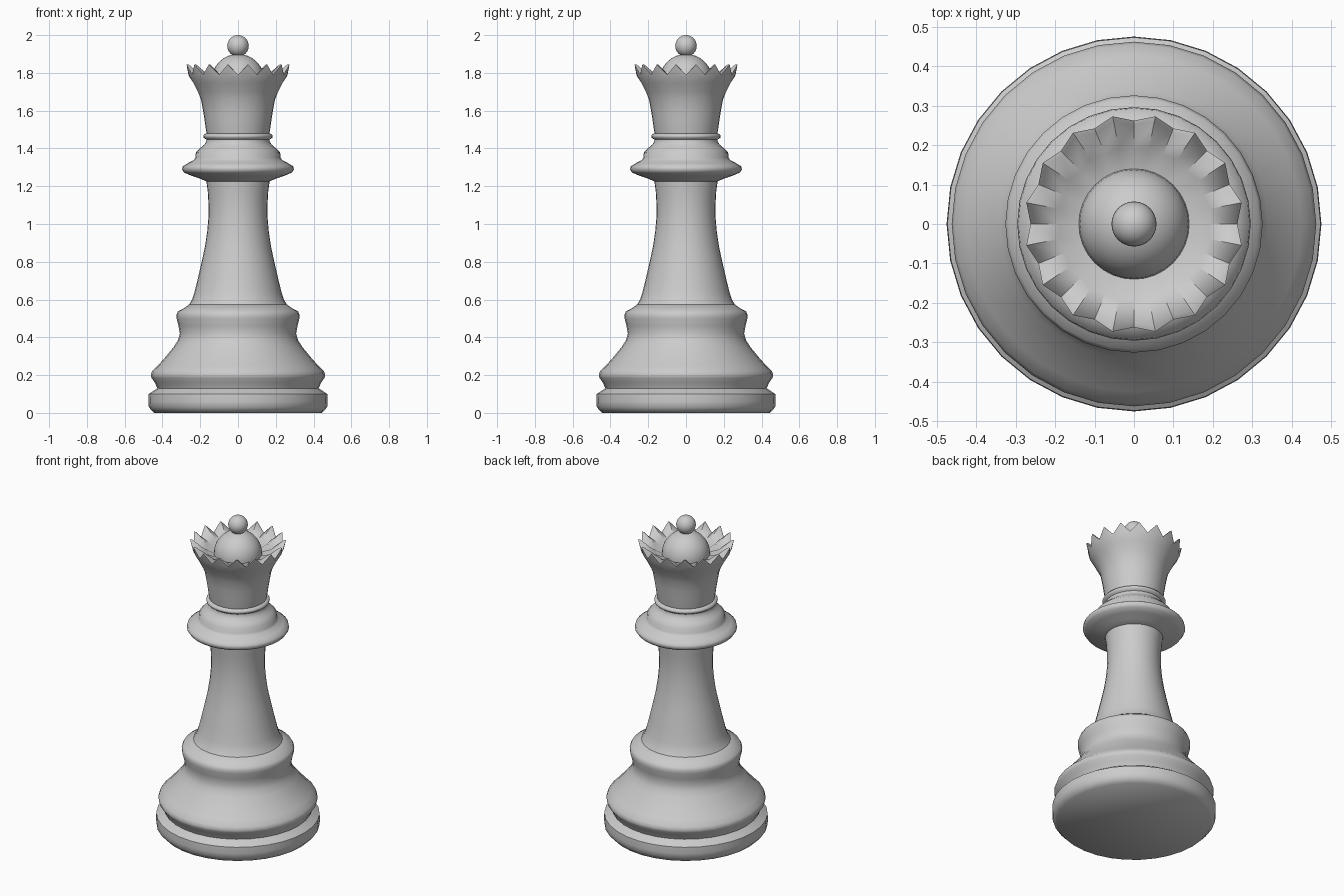
import bpy, bmesh
from math import sin, cos, pi, radians

if "Cube" in bpy.data.objects:
    bpy.data.objects.remove(bpy.data.objects["Cube"])

SIDES = 32


def finish(obj, angle):
    bpy.ops.object.select_all(action='DESELECT')
    obj.select_set(True)
    bpy.context.view_layer.objects.active = obj
    bpy.ops.object.shade_smooth_by_angle(angle=radians(angle))


def lathe(name, profile, angle=50):
    """Turn (radius, z[, tooth_dr, tooth_dz]) points; odd columns get the tooth offset."""
    bm = bmesh.new()
    rings = []
    for r, z, *tooth in profile:
        dr, dz = tooth if tooth else (0, 0)
        ring = []
        for i in range(SIDES):
            k = i % 2
            a = 2 * pi * i / SIDES
            ring.append(bm.verts.new(((r + k * dr) * cos(a), (r + k * dr) * sin(a), z + k * dz)))
        rings.append(ring)
    for lo, hi in zip(rings, rings[1:]):
        for i in range(SIDES):
            j = (i + 1) % SIDES
            bm.faces.new((lo[i], lo[j], hi[j], hi[i]))
    bm.faces.new(rings[0][::-1])
    bm.faces.new(rings[-1])
    mesh = bpy.data.meshes.new(name)
    bm.to_mesh(mesh)
    bm.free()
    obj = bpy.data.objects.new(name, mesh)
    bpy.context.collection.objects.link(obj)
    finish(obj, angle)


def ball(name, r, z):
    bpy.ops.mesh.primitive_uv_sphere_add(segments=32, ring_count=16, radius=r, location=(0, 0, z))
    bpy.context.object.name = name
    finish(bpy.context.object, 50)


# stepped base
lathe("base", [
    (.445, 0), (.472, .03), (.475, .06), (.473, .1), (.45, .115), (.427, .13),
    (.44, .16), (.458, .185), (.462, .2), (.455, .22), (.425, .25), (.385, .295),
    (.34, .35), (.318, .385), (.308, .42), (.315, .46), (.325, .5), (.326, .52),
    (.318, .538), (.285, .555), (.258, .575)])

# tapering stem
lathe("stem", [
    (.258, .575), (.243, .6), (.23, .64), (.213, .71), (.19, .81), (.175, .88),
    (.163, .96), (.156, 1.04), (.156, 1.1), (.16, 1.17), (.168, 1.23), (.17, 1.26)])

# flared collar and neck ring
lathe("collar", [
    (.165, 1.225), (.2, 1.24), (.25, 1.257), (.285, 1.272), (.296, 1.288), (.293, 1.305),
    (.265, 1.322), (.235, 1.338), (.226, 1.35), (.223, 1.38), (.2, 1.402), (.178, 1.42),
    (.168, 1.437), (.168, 1.447), (.182, 1.457), (.184, 1.467), (.178, 1.475), (.165, 1.48)])

# fluted crown with sixteen points and a hollow top
lathe("crown", [
    (.163, 1.465), (.17, 1.5), (.177, 1.55), (.185, 1.6), (.196, 1.66),
    (.212, 1.7, .004, 0), (.235, 1.745, .006, .003), (.255, 1.775, .01, .015),
    (.262, 1.79, .016, .055), (.25, 1.79, .016, .055),
    (.19, 1.768, .008, .02), (.13, 1.755), (.05, 1.755)], angle=40)

# dome and finial
ball("dome", .14, 1.76)
ball("finial", .057, 1.943)
